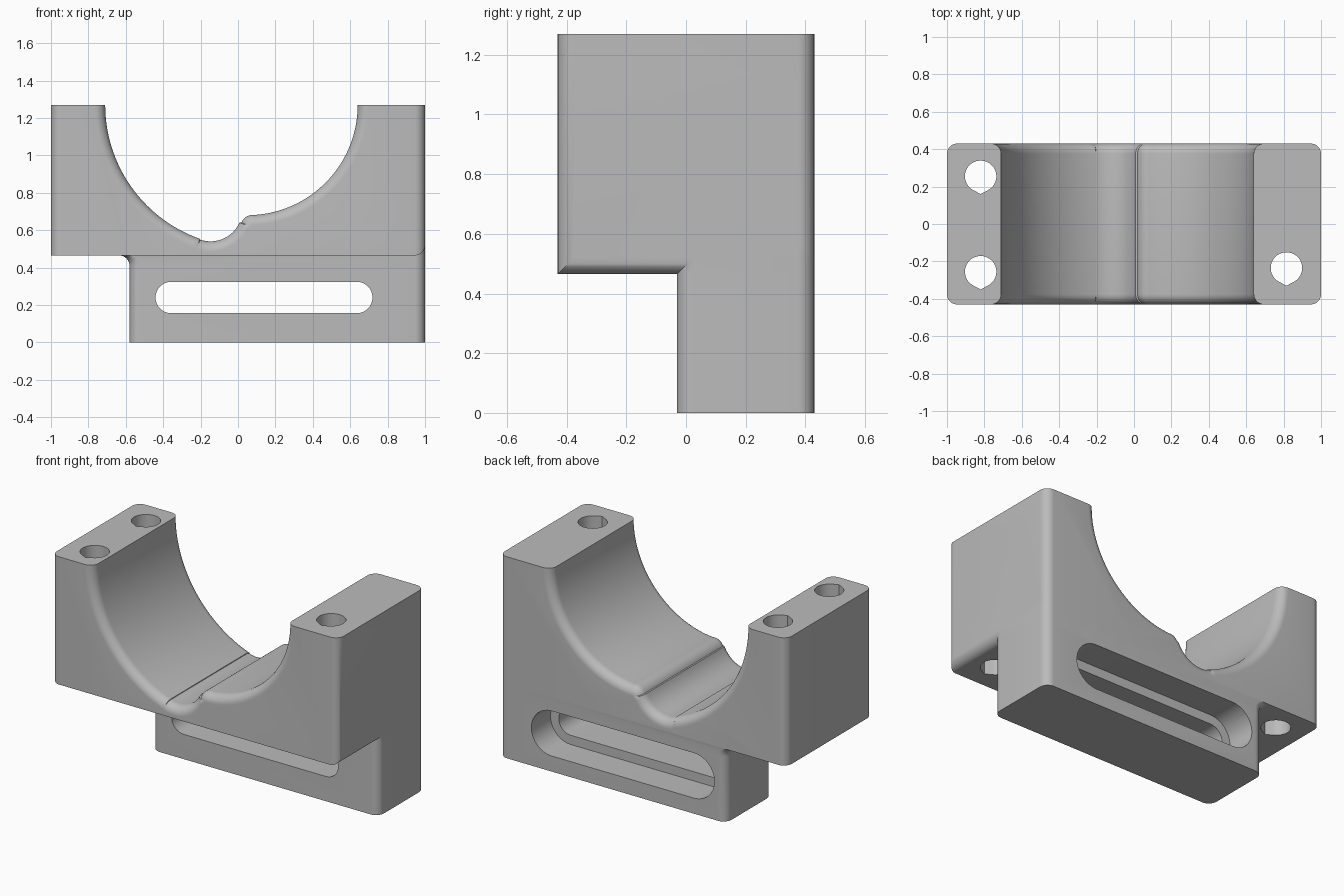
import bpy, bmesh, math

if "Cube" in bpy.data.objects:
    bpy.data.objects.remove(bpy.data.objects["Cube"])

R = 0.055          # edge rounding
TOP, STEP = 1.27, 0.465

grey = bpy.data.materials.new("plain grey")
grey.diffuse_color = (0.5, 0.5, 0.5, 1)
grey.use_nodes = True
grey.node_tree.nodes["Principled BSDF"].inputs["Base Color"].default_value = grey.diffuse_color


def arc(cx, cy, r, a0, a1, n):
    """Points on an arc, angles in degrees."""
    return [(cx + r * math.cos(math.radians(a0 + (a1 - a0) * i / n)),
             cy + r * math.sin(math.radians(a0 + (a1 - a0) * i / n))) for i in range(n + 1)]


def rounded_rect(x0, x1, y0, y1, r=R):
    return (arc(x1 - r, y1 - r, r, 0, 90, 8) + arc(x0 + r, y1 - r, r, 90, 180, 8)
            + arc(x0 + r, y0 + r, r, 180, 270, 8) + arc(x1 - r, y0 + r, r, 270, 360, 8))


def loft(name, rings):
    """Closed solid through rings of 3D points."""
    bm = bmesh.new()
    loops = [[bm.verts.new(p) for p in ring] for ring in rings]
    n = len(loops[0])
    for a, b in zip(loops, loops[1:]):
        for i in range(n):
            j = (i + 1) % n
            bm.faces.new((a[i], a[j], b[j], b[i]))
    bm.faces.new(loops[0])
    bm.faces.new(loops[-1])
    bmesh.ops.recalc_face_normals(bm, faces=bm.faces)
    me = bpy.data.meshes.new(name)
    bm.to_mesh(me)
    bm.free()
    me.materials.append(grey)
    ob = bpy.data.objects.new(name, me)
    bpy.context.collection.objects.link(ob)
    return ob


def prism_z(name, pts, z0, z1):
    return loft(name, [[(x, y, z) for x, y in pts] for z in (z0, z1)])


def prism_y(name, pts, y0, y1):
    return loft(name, [[(x, y, z) for x, z in pts] for y in (y0, y1)])


def combine(ob, other, op):
    """Apply a boolean and drop the helper."""
    bpy.context.view_layer.objects.active = ob
    m = ob.modifiers.new("cut", 'BOOLEAN')
    m.operation, m.object, m.solver = op, other, 'EXACT'
    bpy.ops.object.modifier_apply(modifier=m.name)
    bpy.data.objects.remove(other)


# Upper block, with its lower right edge rounded
body = prism_z("bearing_block", rounded_rect(-1, 1, -0.43, 0.43), STEP, TOP)
outline = [(-1.2, 1.5), (-1.2, STEP)] + arc(1 - R, STEP + R, R, 270, 360, 8) + [(1, 1.5)]
combine(body, prism_y("side_profile", outline, -1, 1), 'INTERSECT')

# Lower mounting foot, flaring into the underside on the left
levels = [(0.0, -0.58)]
levels += [(z, x) for x, z in arc(-0.58 - R, STEP - R, R, 0, 90, 8)] + [(0.55, -0.58 - R)]
foot = loft("foot", [[(x, y, z) for x, y in rounded_rect(x0, 1, -0.03, 0.43)]
                     for z, x0 in levels])
combine(body, foot, 'UNION')

# Cradle: two concentric arcs joined by a trough and a small bump
def cradle(d):
    pts = arc(0.05, TOP, 0.76 + d, 180, 250.5, 36)
    pts += arc(-0.147, 0.71, 0.17 + d, 251, 336, 16)
    pts += arc(0.08, 0.615, 0.067 - d, 157, 90, 10)
    pts += arc(0.05, TOP, 0.59 + d, 274, 360, 36)
    return [(-0.71 - d, 1.6)] + pts + [(0.64 + d, 1.6)]

half = [(0.43 - R + R * math.sin(math.radians(a)), R * (1 - math.cos(math.radians(a))))
        for a in range(0, 91, 10)]
half.append((0.5, R))
sections = [(-y, d) for y, d in reversed(half)] + half
combine(body, loft("cradle_cutter", [[(x, y, z) for x, z in cradle(d)] for y, d in sections]),
        'DIFFERENCE')

# Vertical bolt holes with a shallow point towards the front
for x, y in ((-0.82, 0.255), (-0.82, -0.255), (0.815, -0.235)):
    hole = arc(x, y, 0.084, -65, 245, 36) + [(x, y - 0.095)]
    combine(body, prism_z("hole_cutter", hole, 0.2, 1.5), 'DIFFERENCE')

# Long slot through the foot, with a wider recess at the back
def slot(r):
    return arc(0.635, 0.24, r, -90, 90, 16) + arc(-0.357, 0.24, r, 90, 270, 16)

combine(body, prism_y("slot_cutter", slot(0.084), -0.3, 0.6), 'DIFFERENCE')
combine(body, prism_y("recess_cutter", slot(0.142), 0.24, 0.6), 'DIFFERENCE')

# Smooth rounded surfaces, keep real edges sharp
bpy.ops.object.select_all(action='DESELECT')
body.select_set(True)
bpy.context.view_layer.objects.active = body
bpy.ops.object.shade_smooth_by_angle(angle=math.radians(30))
